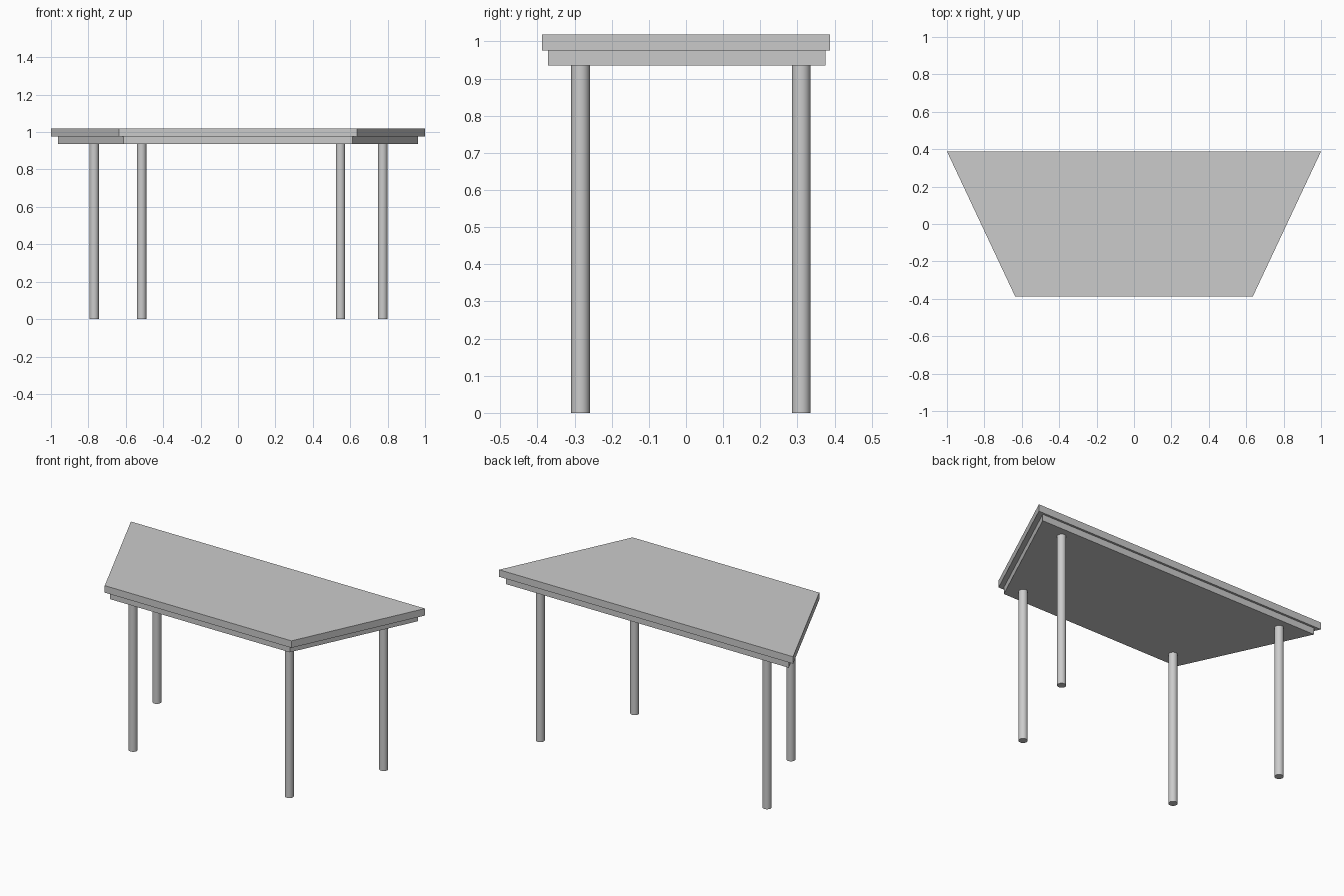
import bpy, bmesh

if "Cube" in bpy.data.objects:
    bpy.data.objects.remove(bpy.data.objects["Cube"])


def trapezoid_slab(name, front_half, back_half, y_front, y_back, z0, z1):
    """Trapezoid outline extruded upward from z0 to z1."""
    bm = bmesh.new()
    outline = [(-front_half, y_front), (front_half, y_front),
               (back_half, y_back), (-back_half, y_back)]
    face = bm.faces.new([bm.verts.new((x, y, z0)) for x, y in outline])
    ext = bmesh.ops.extrude_face_region(bm, geom=[face], use_keep_orig=True)
    top = [v for v in ext["geom"] if isinstance(v, bmesh.types.BMVert)]
    bmesh.ops.translate(bm, verts=top, vec=(0, 0, z1 - z0))
    bmesh.ops.recalc_face_normals(bm, faces=bm.faces)
    mesh = bpy.data.meshes.new(name)
    bm.to_mesh(mesh)
    bm.free()
    obj = bpy.data.objects.new(name, mesh)
    bpy.context.collection.objects.link(obj)
    return obj


def leg(name, x, y, height=0.935, radius=0.025):
    """Plain round leg standing on the floor."""
    bpy.ops.mesh.primitive_cylinder_add(vertices=32, radius=radius, depth=height,
                                        location=(x, y, height / 2))
    bpy.context.object.name = name
    bpy.ops.object.shade_smooth_by_angle()


# Table top and the slightly smaller slab under it
trapezoid_slab("table_top", 0.635, 1.0, -0.388, 0.388, 0.975, 1.018)
trapezoid_slab("under_frame", 0.612, 0.962, -0.371, 0.375, 0.935, 0.975)

# Four legs
for name, x, y in [("front_left_leg", -0.515, -0.284),
                   ("front_right_leg", 0.548, -0.284),
                   ("back_left_leg", -0.769, 0.31),
                   ("back_right_leg", 0.774, 0.31)]:
    leg(name, x, y)
